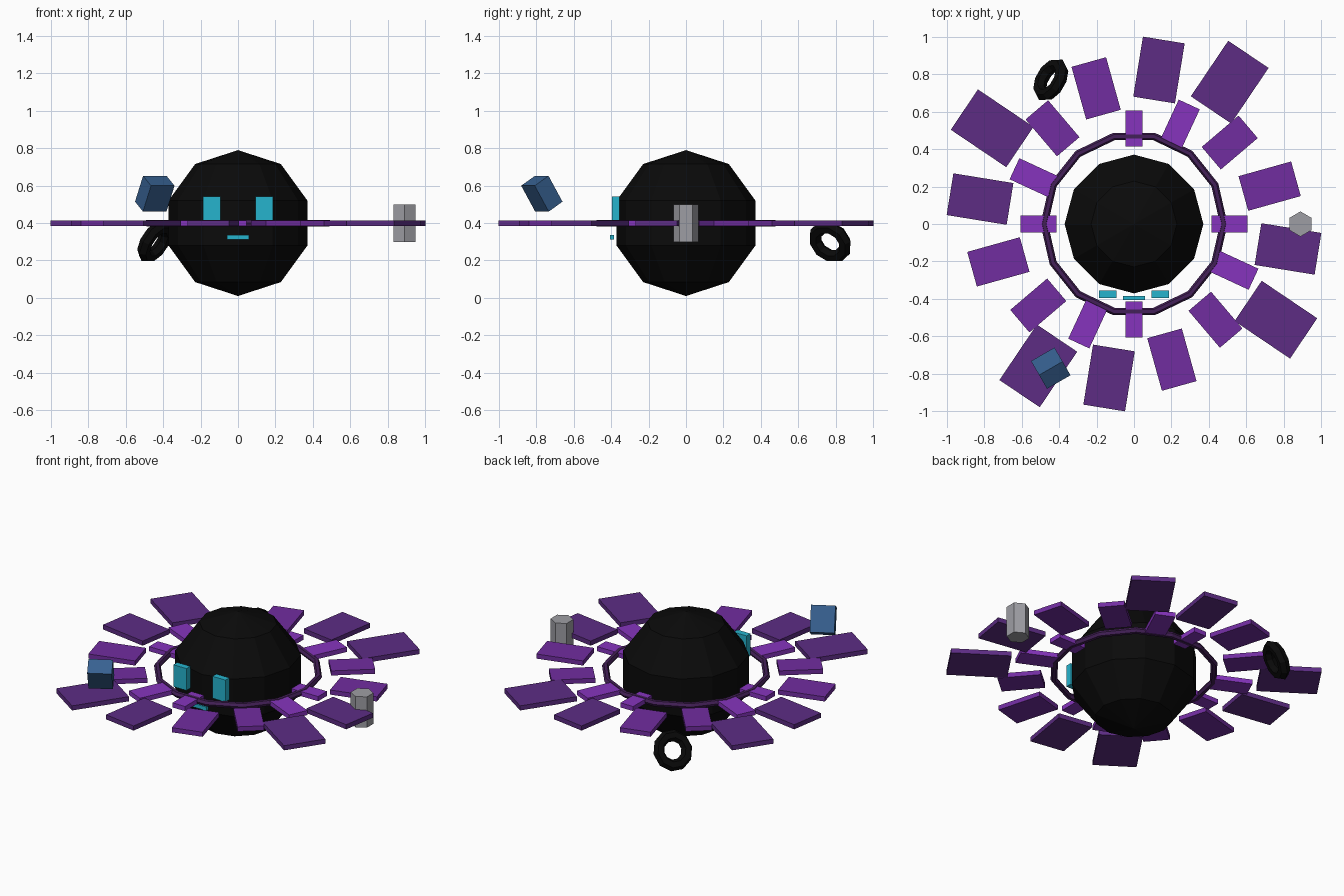
import bpy
from math import radians, cos, sin
from mathutils import Matrix, Vector, Euler

if "Cube" in bpy.data.objects:
    bpy.data.objects.remove(bpy.data.objects["Cube"])


def material(name, rgb):
    linear = [(c / 255 / 12.92 if c < 10.3 else ((c / 255 + 0.055) / 1.055) ** 2.4) for c in rgb]
    mat = bpy.data.materials.new(name)
    mat.use_nodes = True
    mat.diffuse_color = (*linear, 1)
    mat.node_tree.nodes["Principled BSDF"].inputs["Base Color"].default_value = (*linear, 1)
    return mat


black = material("black", (10, 10, 10))
light_purple = material("light purple", (134, 52, 190))
mid_purple = material("mid purple", (113, 45, 160))
dark_purple = material("dark purple", (93, 44, 132))
ring_purple = material("ring purple", (68, 32, 88))
cyan = material("cyan", (38, 180, 206))
steel_blue = material("steel blue", (55, 97, 145))
grey = material("grey", (158, 158, 164))


def finish(name, mat):
    obj = bpy.context.object
    obj.name = obj.data.name = name
    obj.data.materials.append(mat)
    return obj


def box(name, mat, location, size, rotation=(0, 0, 0)):
    bpy.ops.mesh.primitive_cube_add(size=1, location=location, rotation=rotation)
    obj = finish(name, mat)
    obj.data.transform(Matrix.Diagonal((*size, 1)))
    return obj


def torus(name, mat, location, major, minor, sides, rotation=(0, 0, 0)):
    bpy.ops.mesh.primitive_torus_add(location=location, rotation=rotation, major_radius=major,
                                     minor_radius=minor, major_segments=sides, minor_segments=6)
    return finish(name, mat)


mid_z = 0.4

# Faceted core and the ring around it
bpy.ops.mesh.primitive_uv_sphere_add(segments=12, ring_count=5, radius=0.39, location=(0, 0, mid_z))
finish("core", black)
torus("inner_ring", ring_purple, (0, 0, mid_z), 0.48, 0.02, 14)

# Face: two eyes and a mouth
for side, x in (("left", 0.14), ("right", -0.14)):
    box(side + "_eye", cyan, (x, -0.375, 0.472), (0.094, 0.04, 0.142))
box("mouth", cyan, (0, -0.395, 0.325), (0.115, 0.02, 0.024))

# Four spiral arms of flat slabs, growing outwards
arm_colours = (light_purple, mid_purple, dark_purple)
for arm in range(4):
    for step in range(6):
        angle = radians(90 * arm + 65.2 * step)
        reach = 0.51 + 0.081 * step
        box(f"arm_{arm + 1}_slab_{step + 1}", arm_colours[step // 2],
            (reach * cos(angle), reach * sin(angle), mid_z),
            (0.193 + 0.033 * step, 0.09 + 0.034 * step, 0.03), (0, 0, angle))


# Three floating pieces, evenly spaced around the disc
def orbit(degrees, z):
    return (0.89 * cos(radians(degrees)), 0.89 * sin(radians(degrees)), z)


bpy.ops.mesh.primitive_cylinder_add(vertices=6, radius=0.067, depth=0.2, location=orbit(0, mid_z))
finish("floating_prism", grey)
torus("floating_hoop", black, orbit(120, 0.3), 0.09, 0.035, 10, (radians(60), 0, radians(240)))
box("floating_block", steel_blue, orbit(240, 0.557), (0.145, 0.1, 0.163),
    (radians(32), 0, radians(30)))
